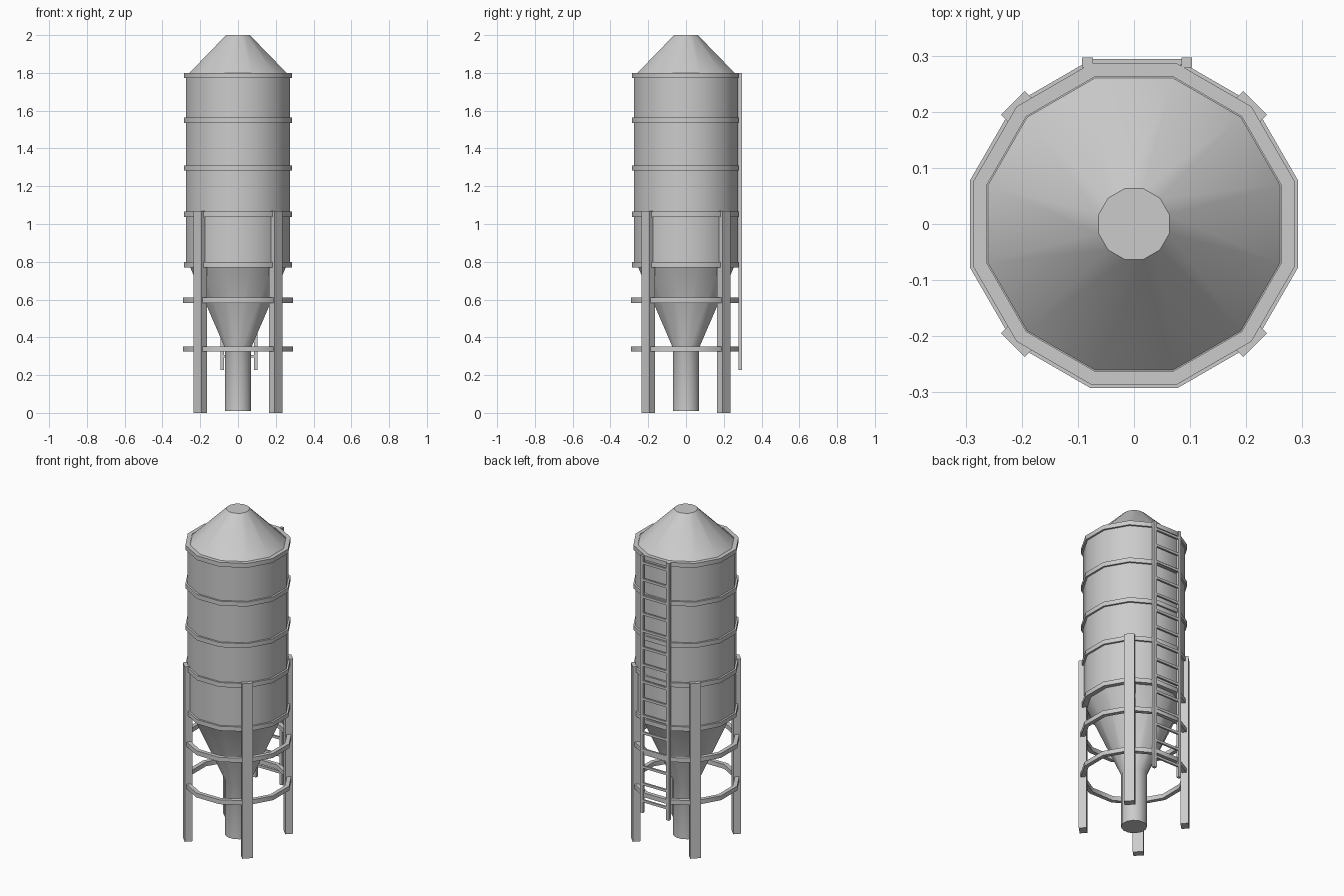
import bpy, bmesh, math
from mathutils import Matrix, Vector

cube = bpy.data.objects.get("Cube")
if cube:
    bpy.data.objects.remove(cube, do_unlink=True)

steel = bpy.data.materials.new("galvanised_grey")
steel.use_nodes = True
GREY = (0.6, 0.6, 0.6, 1)
steel.diffuse_color = GREY
steel.node_tree.nodes["Principled BSDF"].inputs["Base Color"].default_value = GREY

SIDES = 12


def finish(name, bm, smooth=False):
    bmesh.ops.recalc_face_normals(bm, faces=bm.faces)
    mesh = bpy.data.meshes.new(name)
    bm.to_mesh(mesh)
    bm.free()
    mesh.materials.append(steel)
    obj = bpy.data.objects.new(name, mesh)
    bpy.context.collection.objects.link(obj)
    if smooth:
        bpy.ops.object.select_all(action='DESELECT')
        obj.select_set(True)
        bpy.context.view_layer.objects.active = obj
        bpy.ops.object.shade_smooth_by_angle(angle=math.radians(35))
    return obj


def lathe(name, profile, closed):
    """Turn (flat-to-flat half width, height) points into a 12-sided shell."""
    bm = bmesh.new()
    loops = []
    for apothem, z in profile:
        r = apothem / math.cos(math.pi / SIDES)
        angles = [(i + 0.5) * math.tau / SIDES for i in range(SIDES)]
        loops.append([bm.verts.new((r * math.cos(a), r * math.sin(a), z)) for a in angles])
    pairs = list(zip(loops, loops[1:]))
    if closed:
        pairs.append((loops[-1], loops[0]))
    else:
        bm.faces.new(loops[0])
        bm.faces.new(loops[-1])
    for low, high in pairs:
        for i in range(SIDES):
            j = (i + 1) % SIDES
            bm.faces.new((low[i], low[j], high[j], high[i]))
    return finish(name, bm, smooth=True)


def hoop(name, inner, outer, z, height=0.027):
    lathe(name, [(inner, z), (outer, z), (outer, z + height), (inner, z + height)], True)


def box(name, centre, size, turn=0):
    bm = bmesh.new()
    bmesh.ops.create_cube(bm, size=1)
    place = Matrix.Rotation(turn, 4, 'Z') @ Matrix.Translation(centre) @ Matrix.Diagonal(Vector(size).to_4d())
    bmesh.ops.transform(bm, matrix=place, verts=bm.verts)
    return finish(name, bm)


# Tank: spout, hopper, barrel and conical roof
lathe("silo_tank", [(0.07, 0.01), (0.07, 0.345), (0.255, 0.775), (0.275, 0.775),
                    (0.275, 1.795), (0.26, 1.797), (0.063, 2.0)], False)

# Reinforcing bands around the barrel
for n, z in enumerate((0.771, 1.038, 1.282, 1.536, 1.773)):
    hoop(f"barrel_band_{n + 1}", 0.262, 0.286, z)

# Open brace rings joining the legs
for name, z in (("lower_brace_ring", 0.324), ("upper_brace_ring", 0.583)):
    hoop(name, 0.268, 0.292, z)

# Four legs set on the diagonals
for n in range(4):
    box(f"leg_{n + 1}", (0.283, 0, 0.535), (0.044, 0.06, 1.07), math.radians(45 + 90 * n))

# Ladder on the back
for name, x in (("left_ladder_rail", 0.094), ("right_ladder_rail", -0.083)):
    box(name, (x, 0.288, 1.014), (0.019, 0.018, 1.572))
for n in range(15):
    box(f"ladder_rung_{n + 1}", (0.005, 0.289, 0.3 + n * 0.104), (0.17, 0.011, 0.015))
